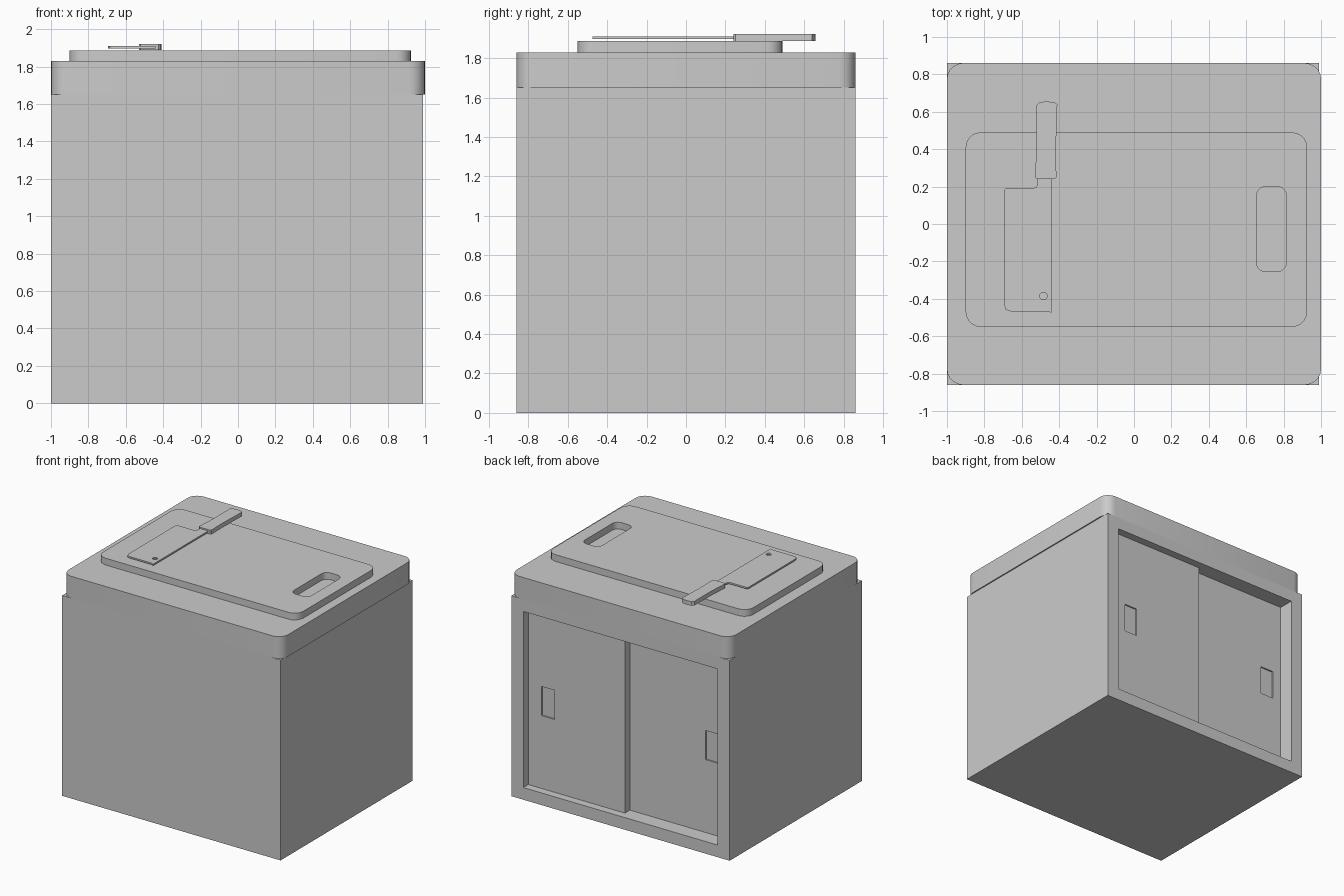
import bpy, bmesh, math

cube = bpy.data.objects.get("Cube")
if cube:
    bpy.data.objects.remove(cube, do_unlink=True)

grey = bpy.data.materials.new("plain grey")
grey.use_nodes = True
COLOUR = (0.6, 0.6, 0.6, 1)
grey.diffuse_color = COLOUR
grey.node_tree.nodes["Principled BSDF"].inputs["Base Color"].default_value = COLOUR


def outline(x0, x1, y0, y1, r=0, steps=5):
    """Rectangle outline, with rounded corners where r is given."""
    if not r:
        return [(x0, y0), (x1, y0), (x1, y1), (x0, y1)]
    pts = []
    corners = [(x1 - r, y1 - r), (x0 + r, y1 - r), (x0 + r, y0 + r), (x1 - r, y0 + r)]
    for q, (cx, cy) in enumerate(corners):
        for i in range(steps + 1):
            a = math.pi / 2 * (q + i / steps)
            pts.append((cx + r * math.cos(a), cy + r * math.sin(a)))
    return pts


def prism(name, pts, z0, z1):
    """Extrude a flat outline from z0 up to z1."""
    bm = bmesh.new()
    face = bm.faces.new([bm.verts.new((x, y, z0)) for x, y in pts])
    top = bmesh.ops.extrude_face_region(bm, geom=[face])["geom"]
    verts = [g for g in top if isinstance(g, bmesh.types.BMVert)]
    bmesh.ops.translate(bm, verts=verts, vec=(0, 0, z1 - z0))
    bmesh.ops.recalc_face_normals(bm, faces=bm.faces)
    mesh = bpy.data.meshes.new(name)
    bm.to_mesh(mesh)
    bm.free()
    mesh.materials.append(grey)
    obj = bpy.data.objects.new(name, mesh)
    bpy.context.collection.objects.link(obj)
    return obj


def cut(obj, pts, z0, z1):
    """Subtract a prism from an object."""
    cutter = prism("cutter", pts, z0, z1)
    cutter.hide_render = True
    mod = obj.modifiers.new("cut", "BOOLEAN")
    mod.operation = "DIFFERENCE"
    mod.solver = "EXACT"
    mod.object = cutter
    bpy.context.view_layer.update()
    graph = bpy.context.evaluated_depsgraph_get()
    mesh = bpy.data.meshes.new_from_object(obj.evaluated_get(graph))
    obj.modifiers.clear()
    obj.data = mesh
    bpy.data.objects.remove(cutter, do_unlink=True)


# Cabinet with an opening at the back
BACK, STEP = 0.86, 0.065
body = prism("cabinet_body", outline(-1, 0.99, -BACK, BACK), 0, 1.65)
cut(body, outline(-0.89, 0.88, BACK - 3 * STEP, 1), 0.1, 1.55)

# Two overlapping sliding doors with sunken finger grips
for name, x0, x1, grip, layer in (("left_sliding_door", 0, 0.88, 0.7, 1),
                                  ("right_sliding_door", -0.89, 0.03, -0.75, 2)):
    y = BACK - layer * STEP
    door = prism(name, outline(x0, x1, y - STEP, y), 0.1, 1.55)
    cut(door, outline(grip - 0.06, grip + 0.06, y - 0.012, y + 0.05), 0.7, 0.94)

# Rounded worktop
worktop = prism("worktop", outline(-1, 1, -BACK, BACK, 0.085), 1.65, 1.83)

# Cutting board with a hand slot
board = prism("cutting_board", outline(-0.9, 0.925, -0.55, 0.49, 0.08), 1.83, 1.886)
cut(board, outline(0.655, 0.815, -0.255, 0.2, 0.05), 1.8, 1.95)

# Cleaver blade with a hanging hole
blade = prism("cleaver_blade", [
    (-0.695, 0.18), (-0.685, 0.19), (-0.54, 0.19), (-0.522, 0.198), (-0.515, 0.215),
    (-0.515, 0.26), (-0.44, 0.26), (-0.44, -0.475), (-0.46, -0.467), (-0.66, -0.467),
    (-0.685, -0.458), (-0.695, -0.43)], 1.898, 1.911)
cut(blade, outline(-0.505, -0.465, -0.405, -0.365, 0.0199, 4), 1.88, 1.95)

# Cleaver handle
handle = prism("cleaver_handle", [
    (-0.53, 0.25), (-0.52, 0.24), (-0.425, 0.24), (-0.415, 0.25), (-0.418, 0.4),
    (-0.41, 0.64), (-0.425, 0.65), (-0.47, 0.656), (-0.505, 0.65), (-0.52, 0.635),
    (-0.52, 0.42)], 1.888, 1.922)

# Smooth the rounded corners, keep hard edges
for obj in (worktop, board, blade, handle):
    bpy.ops.object.select_all(action="DESELECT")
    obj.select_set(True)
    bpy.context.view_layer.objects.active = obj
    bpy.ops.object.shade_smooth_by_angle(angle=math.radians(30))
